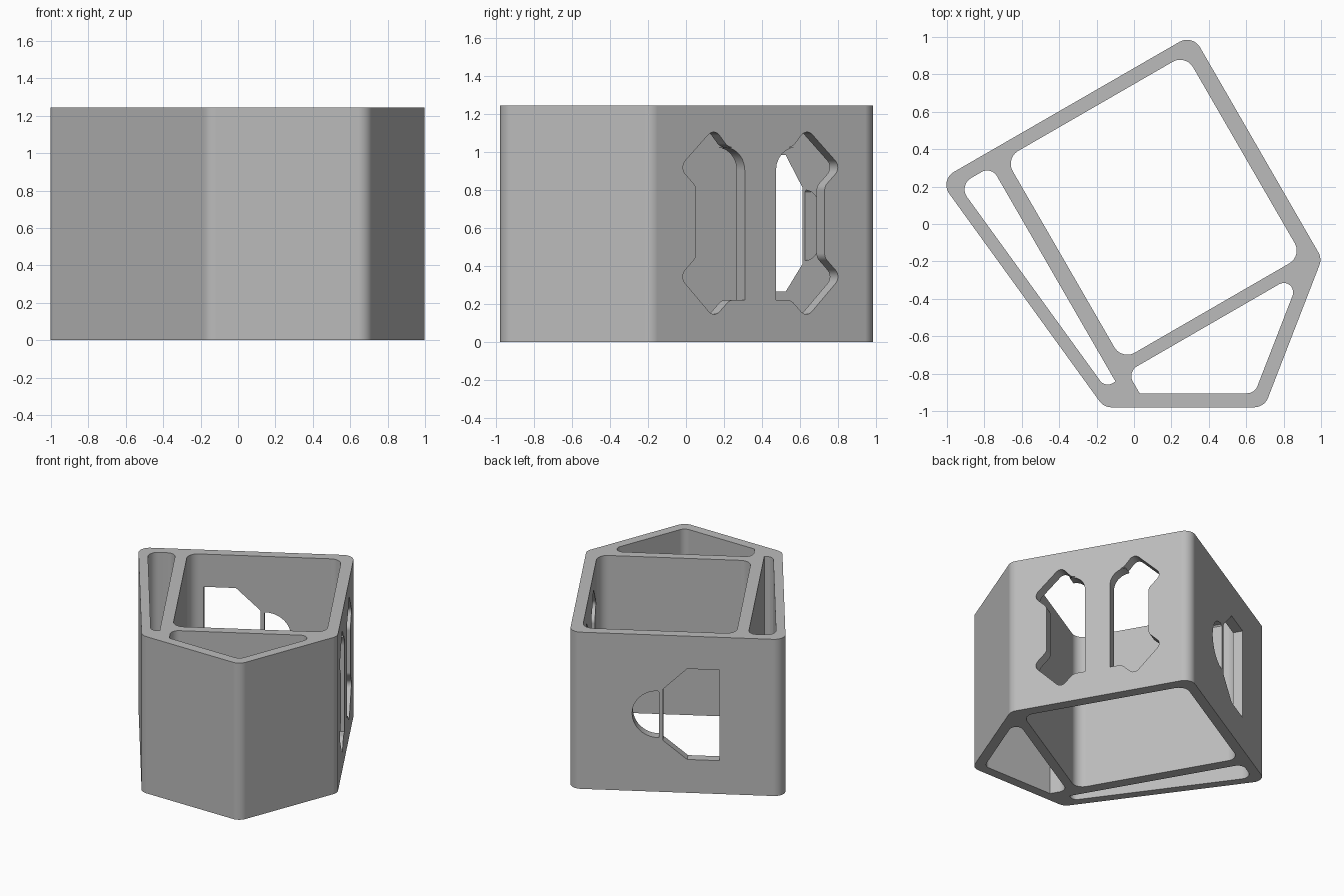
import bpy, bmesh, math
from mathutils import Vector

if "Cube" in bpy.data.objects:
    bpy.data.objects.remove(bpy.data.objects["Cube"])

HEIGHT = 1.245
UP = Vector((0, 0, 1))


def rounded(corners, steps=10):
    """Fillet a 2D outline given as (x, y, radius) corners."""
    pts = []
    for i, (x, y, r) in enumerate(corners):
        p = Vector((x, y))
        if r == 0:
            pts.append(p)
            continue
        a = (Vector(corners[i - 1][:2]) - p).normalized()
        b = (Vector(corners[(i + 1) % len(corners)][:2]) - p).normalized()
        half = a.angle(b) / 2
        centre = p + (a + b).normalized() * r / math.sin(half)
        start = p + a * r / math.tan(half) - centre
        end = p + b * r / math.tan(half) - centre
        sweep = math.atan2(start.x * end.y - start.y * end.x, start.dot(end))
        for k in range(steps + 1):
            t = sweep * k / steps
            c, s = math.cos(t), math.sin(t)
            pts.append(centre + Vector((start.x * c - start.y * s, start.x * s + start.y * c)))
    return pts


def prism(name, outline, origin, u, v, depth):
    """Extrude a 2D outline lying in the u-v plane along depth."""
    bm = bmesh.new()
    face = bm.faces.new([bm.verts.new(origin + u * p[0] + v * p[1]) for p in outline])
    ext = bmesh.ops.extrude_face_region(bm, geom=[face], use_keep_orig=True)
    bmesh.ops.translate(bm, verts=[g for g in ext["geom"] if isinstance(g, bmesh.types.BMVert)], vec=depth)
    bmesh.ops.recalc_face_normals(bm, faces=bm.faces)
    mesh = bpy.data.meshes.new(name)
    bm.to_mesh(mesh)
    bm.free()
    obj = bpy.data.objects.new(name, mesh)
    bpy.context.collection.objects.link(obj)
    return obj


def upright(name, corners, z0, z1):
    return prism(name, rounded(corners), UP * z0, Vector((1, 0, 0)), Vector((0, 1, 0)), UP * (z1 - z0))


# Outer five-sided shell
R = 0.08
shell = upright("holder_shell", [(0.313, 1.014, R), (-1.04, 0.234, R), (-0.161, -0.98, R),
                                 (0.697, -0.98, R), (1.005, -0.185, R)], 0, HEIGHT)

# Vertical compartments, open at both ends
compartments = {
    "main_bay": [(0.276, 0.907, R), (-0.688, 0.351, R), (-0.065, -0.728, R), (0.899, -0.171, R)],
    "narrow_slot": [(-0.763, 0.308, 0.06), (-0.938, 0.207, 0.07), (-0.155, -0.874, 0.05), (-0.099, -0.842, 0)],
    "corner_bay": [(0.899, -0.251, 0.05), (-0.036, -0.791, 0.06), (0.03, -0.905, 0), (0.645, -0.905, 0.06)],
}
cutters = [upright(n, c, -0.2, HEIGHT + 0.2) for n, c in compartments.items()]

# Mirrored pair of notched windows in the long right wall
normal = Vector((math.cos(math.pi / 6), 0.5, 0))
along = Vector((-0.5, math.cos(math.pi / 6), 0))
notched = rounded([(0.095, 0.222, 0), (0.095, 1.025, 0.12), (0.195, 1.025, 0.06), (0.281, 1.127, 0.045),
                   (0.492, 0.92, 0.05), (0.391, 0.82, 0.05), (0.391, 0.445, 0.05), (0.492, 0.344, 0.05),
                   (0.281, 0.127, 0.045), (0.185, 0.222, 0.06)], 6)
for side in (-1, 1):
    cutters.append(prism("notched_window", [(p.x * side, p.y) for p in notched],
                         Vector((0.672, 0.392, 0)) + normal * 0.1, along, UP, normal * -0.25))

# Chamfered window and half-round window in the back wall
normal = Vector((-0.5, math.cos(math.pi / 6), 0))
along = Vector((math.cos(math.pi / 6), 0.5, 0))
start = Vector((-1.04, 0.234, 0)) + normal * 0.1
chamfered = [(0.479, 0.265), (0.712, 0.265), (0.888, 0.41), (0.888, 0.815), (0.712, 0.985), (0.479, 0.985)]
half_round = [(0.917, 0.43)]
for k in range(25):
    a = math.pi * (k / 24 - 0.5)
    half_round.append((0.925 + 0.185 * math.cos(a), 0.615 + 0.185 * math.sin(a)))
half_round.append((0.917, 0.79))
for name, outline in (("chamfered_window", chamfered), ("half_round_window", half_round)):
    cutters.append(prism(name, outline, start, along, UP, normal * -0.25))

# Cut every opening, then drop the cutters
for c in cutters:
    m = shell.modifiers.new(c.name, "BOOLEAN")
    m.operation, m.solver, m.object = "DIFFERENCE", "EXACT", c
bpy.context.view_layer.update()
cut = bpy.data.meshes.new_from_object(shell.evaluated_get(bpy.context.evaluated_depsgraph_get()))
shell.modifiers.clear()
shell.data = cut
for c in cutters:
    bpy.data.objects.remove(c)

# Grey plastic
grey = bpy.data.materials.new("grey_plastic")
grey.use_nodes = True
colour = (0.5, 0.5, 0.5, 1)
grey.diffuse_color = colour
grey.node_tree.nodes["Principled BSDF"].inputs["Base Color"].default_value = colour
shell.data.materials.clear()
shell.data.materials.append(grey)

# Smooth fillets, flat walls
bpy.ops.object.select_all(action="DESELECT")
shell.select_set(True)
bpy.context.view_layer.objects.active = shell
bpy.ops.object.shade_smooth_by_angle(angle=math.radians(25))
weighted = shell.modifiers.new("flat_walls", "WEIGHTED_NORMAL")
weighted.keep_sharp = True
